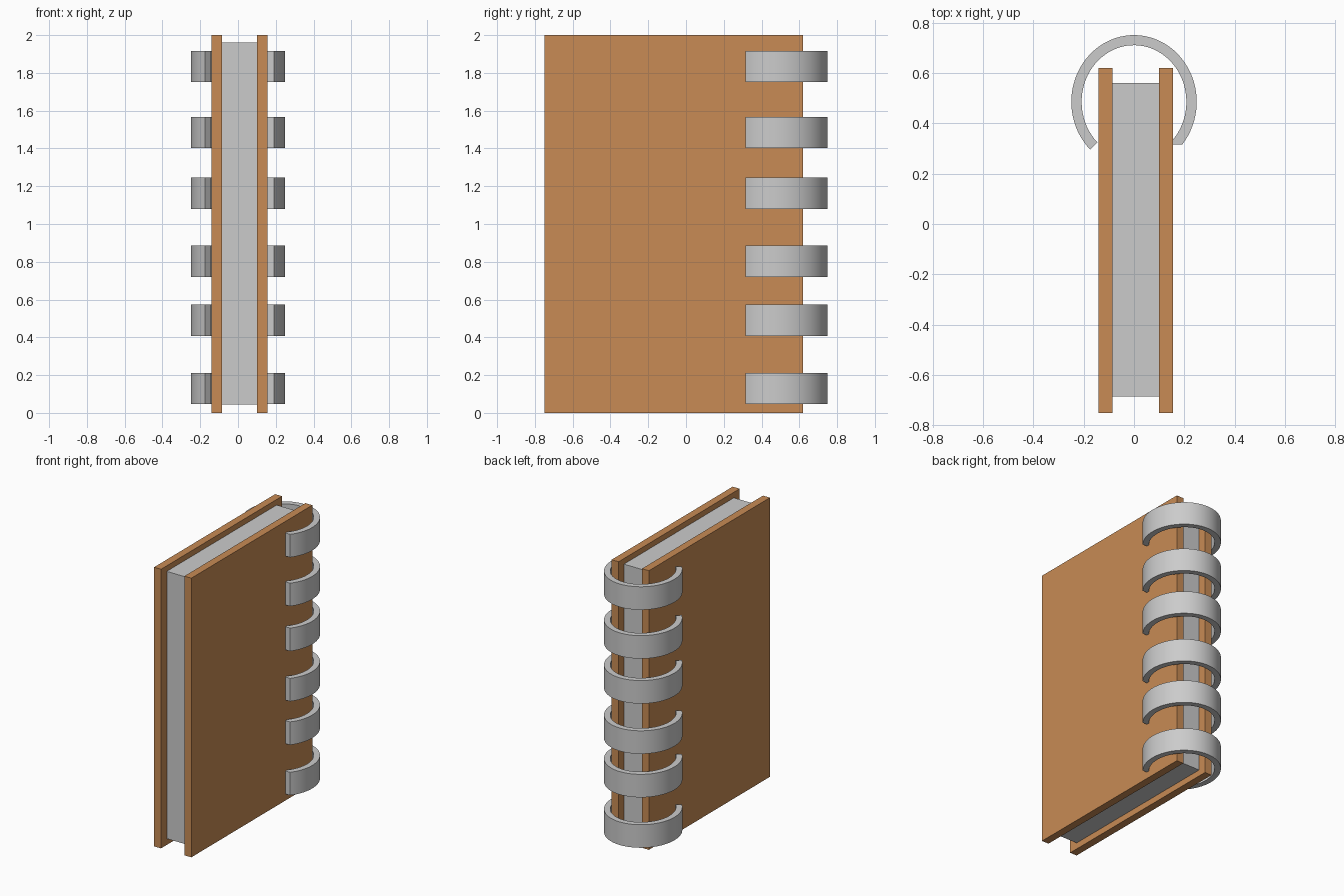
import bpy, bmesh
from math import cos, sin, radians

if "Cube" in bpy.data.objects:
    bpy.data.objects.remove(bpy.data.objects["Cube"])


def material(name, color):
    m = bpy.data.materials.new(name)
    m.diffuse_color = color
    m.use_nodes = True
    m.node_tree.nodes["Principled BSDF"].inputs["Base Color"].default_value = m.diffuse_color
    return m


def box(name, lo, hi, mat=None):
    bpy.ops.mesh.primitive_cube_add(size=1, location=[(a + b) / 2 for a, b in zip(lo, hi)])
    ob = bpy.context.object
    ob.name = name
    ob.scale = [b - a for a, b in zip(lo, hi)]
    bpy.ops.object.transform_apply(location=False, rotation=False, scale=True)
    if mat:
        ob.data.materials.append(mat)
    return ob


def ring(name, z, height=0.165, steps=56):
    # Open C-shaped band: radial cut on the left, flat cut against the right cover
    cy = 0.485
    bm = bmesh.new()
    sections = []
    for i in range(steps + 1):
        t = i / steps
        inner = radians(-49.1 + t * (225.7 + 49.1))
        outer = radians(-39.7 + t * (225.7 + 39.7))
        pi = (0.208 * cos(inner), cy + 0.225 * sin(inner))
        po = (0.249 * cos(outer), cy + 0.265 * sin(outer))
        sections.append([bm.verts.new((*p, h)) for p, h in
                         ((pi, z), (po, z), (po, z + height), (pi, z + height))])
    for a, b in zip(sections, sections[1:]):
        for k in range(4):
            n = (k + 1) % 4
            bm.faces.new((a[k], a[n], b[n], b[k]))
    bm.faces.new(sections[0])
    bm.faces.new(sections[-1][::-1])
    bmesh.ops.recalc_face_normals(bm, faces=bm.faces)
    me = bpy.data.meshes.new(name)
    bm.to_mesh(me)
    bm.free()
    ob = bpy.data.objects.new(name, me)
    bpy.context.collection.objects.link(ob)
    bpy.ops.object.select_all(action='DESELECT')
    ob.select_set(True)
    bpy.context.view_layer.objects.active = ob
    bpy.ops.object.shade_smooth_by_angle(angle=radians(30))
    return ob


# Covers
brown = material("cover_brown", (0.58, 0.26, 0.09, 1))
box("left_cover", (-0.14, -0.75, 0), (-0.085, 0.62, 2), brown)
box("right_cover", (0.10, -0.75, 0), (0.155, 0.62, 2), brown)

# Page block
box("pages", (-0.085, -0.685, 0.045), (0.10, 0.56, 1.96))

# Binding rings
for i, z in enumerate((0.047, 0.408, 0.72, 1.08, 1.402, 1.752)):
    ring(f"binding_ring_{i + 1}", z)
